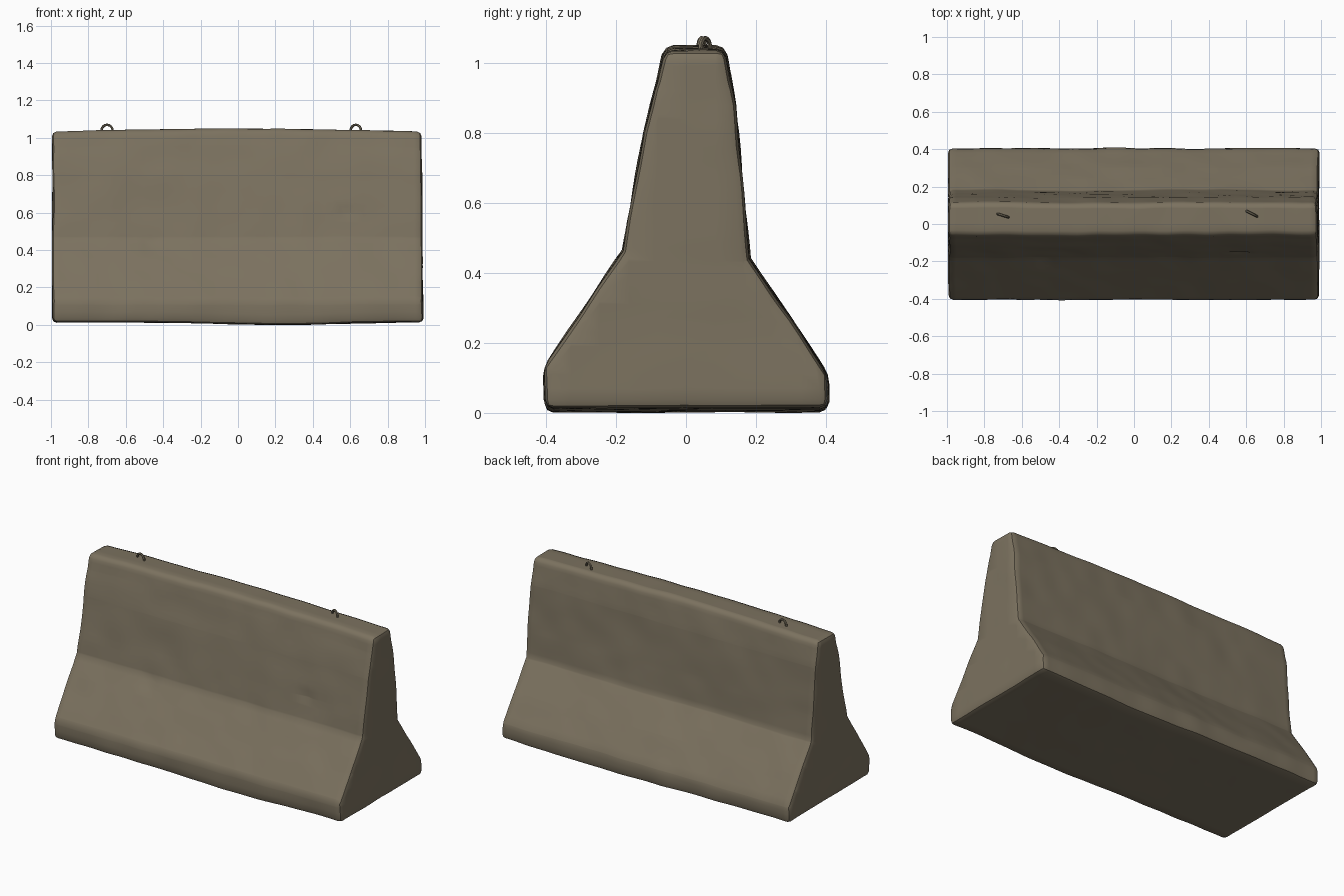
import bpy, bmesh, math
from mathutils import Vector, noise

cube = bpy.data.objects.get("Cube")
if cube:
    bpy.data.objects.remove(cube, do_unlink=True)


def make_material(name, color):
    mat = bpy.data.materials.new(name)
    mat.use_nodes = True
    mat.diffuse_color = color
    bsdf = mat.node_tree.nodes["Principled BSDF"]
    bsdf.inputs["Base Color"].default_value = color
    bsdf.inputs["Roughness"].default_value = 0.9
    return mat


concrete = make_material("weathered concrete", (0.20, 0.168, 0.115, 1))
iron = make_material("dull iron", (0.17, 0.145, 0.10, 1))

# Cross-section of the barrier (y, z): wide foot, flared skirt, slim wall
PROFILE = [(-0.40, 0.015), (0.405, 0.015), (0.405, 0.11), (0.30, 0.27),
           (0.18, 0.44), (0.162, 0.62), (0.14, 0.88), (0.11, 1.043),
           (-0.06, 1.043), (-0.12, 0.80), (-0.155, 0.60), (-0.18, 0.465),
           (-0.30, 0.285), (-0.405, 0.13)]
HALF = 0.992
# Shallow chips on the front: x, z
CHIPS = [(-0.47, 0.42), (0.57, 0.60)]


def build_barrier():
    bm = bmesh.new()
    ends = [[bm.verts.new((x, y, z)) for y, z in PROFILE] for x in (-HALF, HALF)]
    bm.faces.new(ends[0])
    bm.faces.new(ends[1])
    n = len(PROFILE)
    for i in range(n):
        j = (i + 1) % n
        bm.faces.new((ends[0][i], ends[0][j], ends[1][j], ends[1][i]))
    bmesh.ops.recalc_face_normals(bm, faces=bm.faces)

    # Worn, rounded arrises
    sharp = [e for e in bm.edges if e.calc_face_angle(0) > math.radians(30)]
    bmesh.ops.bevel(bm, geom=sharp, offset=0.024, segments=2, profile=0.5,
                    affect='EDGES', clamp_overlap=True)

    # Slice into a fine grid so that the cast surface can undulate
    def slice_all(axis, start, stop, count):
        for i in range(count):
            co, no = Vector(), Vector()
            co[axis] = start + (stop - start) * i / (count - 1)
            no[axis] = 1
            bmesh.ops.bisect_plane(bm, geom=bm.verts[:] + bm.edges[:] + bm.faces[:],
                                   plane_co=co, plane_no=no, dist=0.0005)
    slice_all(0, -0.95, 0.95, 48)
    slice_all(2, 0.07, 1.0, 24)
    slice_all(1, -0.33, 0.33, 9)

    # Irregular cast surface, crowned top and sagging foot
    for v in bm.verts:
        x, y, z = v.co
        p = Vector((x, y, z))
        broad = noise.noise_vector(p * 2.2)
        fine = noise.noise_vector(p * 7.0 + Vector((5, 2, 9)))
        shift = broad * 0.006 + fine * 0.005
        shift.x *= 0.7
        shift.z *= 0.5
        if z > 0.95:
            shift.z += 0.006 - 0.017 * x * x
        if z < 0.1:
            shift.z -= 0.012 * math.exp(-((x - 0.25) / 0.4) ** 2)
        if y < 0:
            for cx, cz in CHIPS:
                d2 = (x - cx) ** 2 + (z - cz) ** 2
                shift.y += 0.018 * math.exp(-d2 / 0.0007)
        if x > 0.9:
            shift.x -= 0.012 * z
        v.co += shift

    # Stand on the ground
    low = min(v.co.z for v in bm.verts)
    for v in bm.verts:
        if v.co.z < 0.1:
            v.co.z -= low * (0.1 - v.co.z) / (0.1 - low)

    mesh = bpy.data.meshes.new("barrier_body")
    bm.to_mesh(mesh)
    bm.free()
    obj = bpy.data.objects.new("barrier_body", mesh)
    bpy.context.collection.objects.link(obj)
    mesh.materials.append(concrete)
    return obj


def build_loop(name, x, y, angle):
    # Bent bar: two legs joined by a half circle
    curve = bpy.data.curves.new(name, 'CURVE')
    curve.dimensions = '3D'
    curve.bevel_depth = 0.007
    curve.bevel_resolution = 1
    curve.use_fill_caps = True
    r = 0.031
    path = [(-r, -0.03)]
    path += [(-r * math.cos(a * math.pi / 8), r * math.sin(a * math.pi / 8))
             for a in range(9)]
    path += [(r, -0.03)]
    spline = curve.splines.new('POLY')
    spline.points.add(len(path) - 1)
    for pt, (u, h) in zip(spline.points, path):
        pt.co = (x + u * math.cos(angle), y + u * math.sin(angle), 1.039 + h, 1)
    obj = bpy.data.objects.new(name, curve)
    bpy.context.collection.objects.link(obj)
    curve.materials.append(iron)
    bpy.ops.object.select_all(action='DESELECT')
    obj.select_set(True)
    bpy.context.view_layer.objects.active = obj
    bpy.ops.object.convert(target='MESH')
    return bpy.context.view_layer.objects.active


parts = [build_barrier(),
         build_loop("lifting_loop_right", -0.70, 0.045, math.radians(-17)),
         build_loop("lifting_loop_left", 0.63, 0.055, math.radians(-27))]

for part in parts:
    bpy.ops.object.select_all(action='DESELECT')
    part.select_set(True)
    bpy.context.view_layer.objects.active = part
    bpy.ops.object.shade_smooth_by_angle(angle=math.radians(40))
